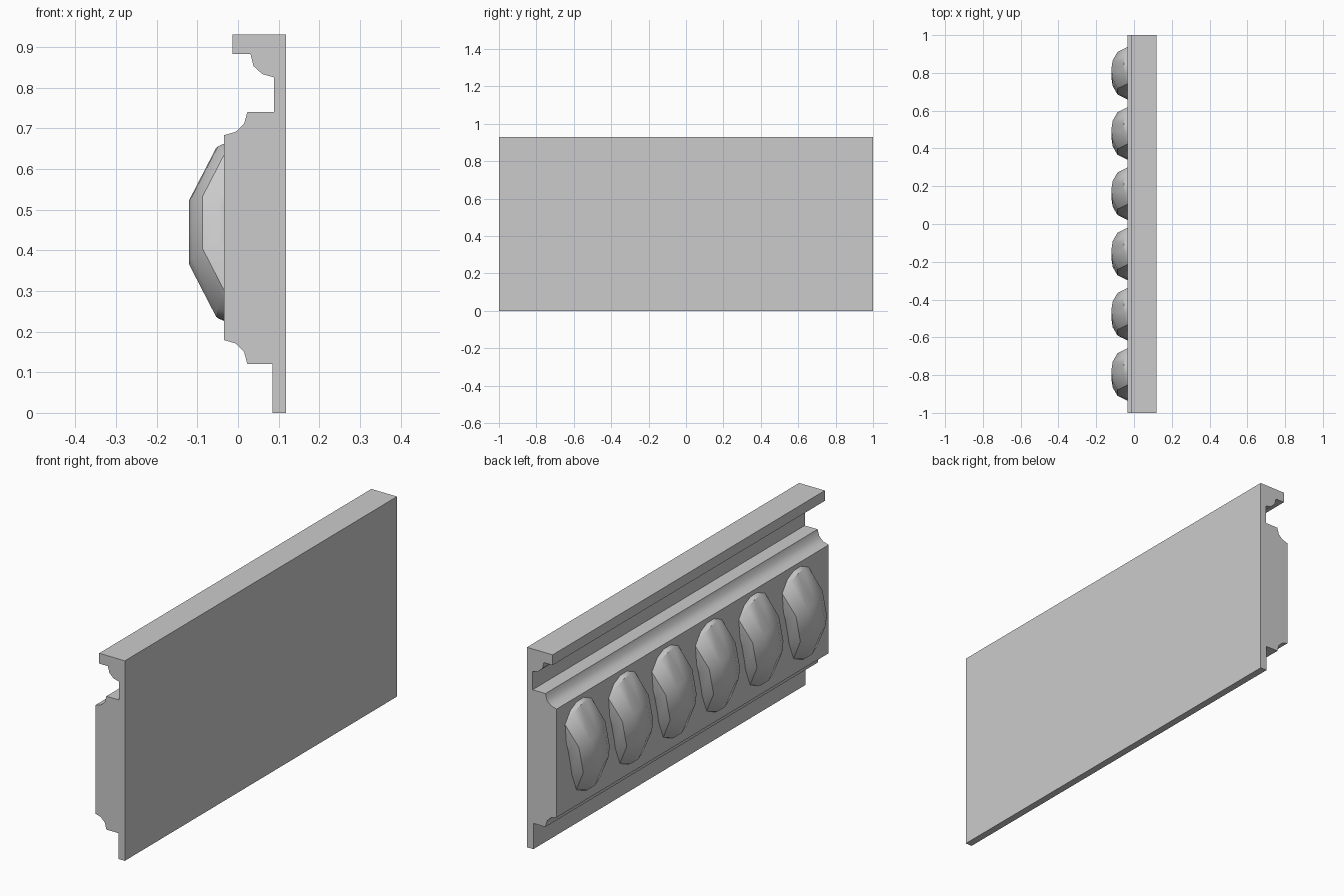
import bpy, bmesh, math
from mathutils import Matrix

if "Cube" in bpy.data.objects:
    bpy.data.objects.remove(bpy.data.objects["Cube"])

WALL = -0.034


def finish(bm, name):
    bmesh.ops.recalc_face_normals(bm, faces=bm.faces)
    me = bpy.data.meshes.new(name)
    bm.to_mesh(me)
    bm.free()
    ob = bpy.data.objects.new(name, me)
    bpy.context.collection.objects.link(ob)
    bpy.ops.object.select_all(action='DESELECT')
    ob.select_set(True)
    bpy.context.view_layer.objects.active = ob
    bpy.ops.object.shade_smooth_by_angle(angle=math.radians(35))
    return ob


# moulding: cornice section swept along y
section = [
    (0.118, 0), (0.118, 0.93), (-0.014, 0.93), (-0.014, 0.882),
    (0.031, 0.882), (0.038, 0.853), (0.060, 0.833), (0.089, 0.825),
    (0.089, 0.74), (0.023, 0.74), (0.015, 0.711), (-0.006, 0.691),
    (WALL, 0.683), (WALL, 0.179), (-0.006, 0.171), (0.015, 0.150),
    (0.023, 0.12), (0.085, 0.12), (0.085, 0)]
bm = bmesh.new()
face = bm.faces.new([bm.verts.new((x, -1, z)) for x, z in section])
ext = bmesh.ops.extrude_face_region(bm, geom=[face], use_keep_orig=True)
for g in ext['geom']:
    if isinstance(g, bmesh.types.BMVert):
        g.co.y = 1
finish(bm, "moulding")


# ornament: ten-sided leaning lozenge, cut off flush with the moulding face
def ornament(cy):
    bm = bmesh.new()
    half = [(0.05, 0.96), (0.10, 0.81), (0.113, 0.60)]
    stations = [(-y, r) for y, r in reversed(half)] + [(0, 1)] + half
    rings = []
    for y, r in stations:
        rings.append([bm.verts.new((0.182 * r * math.cos(math.radians(18 + 36 * k)), y,
                                    0.264 * r * math.sin(math.radians(18 + 36 * k))))
                      for k in range(10)])
    for a, b in zip(rings, rings[1:]):
        for k in range(10):
            j = (k + 1) % 10
            bm.faces.new((a[k], a[j], b[j], b[k]))
    # slightly dished end caps
    for ring, y in ((rings[0], -0.095), (rings[-1], 0.095)):
        tip = bm.verts.new((0, y, 0))
        for k in range(10):
            bm.faces.new((ring[k], ring[(k + 1) % 10], tip))
    bmesh.ops.recalc_face_normals(bm, faces=bm.faces)
    bm.transform(Matrix.Translation((0.053, cy, 0.444))
                 @ Matrix.Rotation(math.radians(-14), 4, 'X'))
    bmesh.ops.bisect_plane(bm, geom=bm.verts[:] + bm.edges[:] + bm.faces[:],
                           plane_co=(WALL + 0.001, 0, 0), plane_no=(1, 0, 0),
                           clear_outer=True)
    bmesh.ops.holes_fill(bm, edges=[e for e in bm.edges if e.is_boundary])
    return finish(bm, "leaning_ornament")


for i in range(6):
    ornament(-0.797 + i * 0.319)
